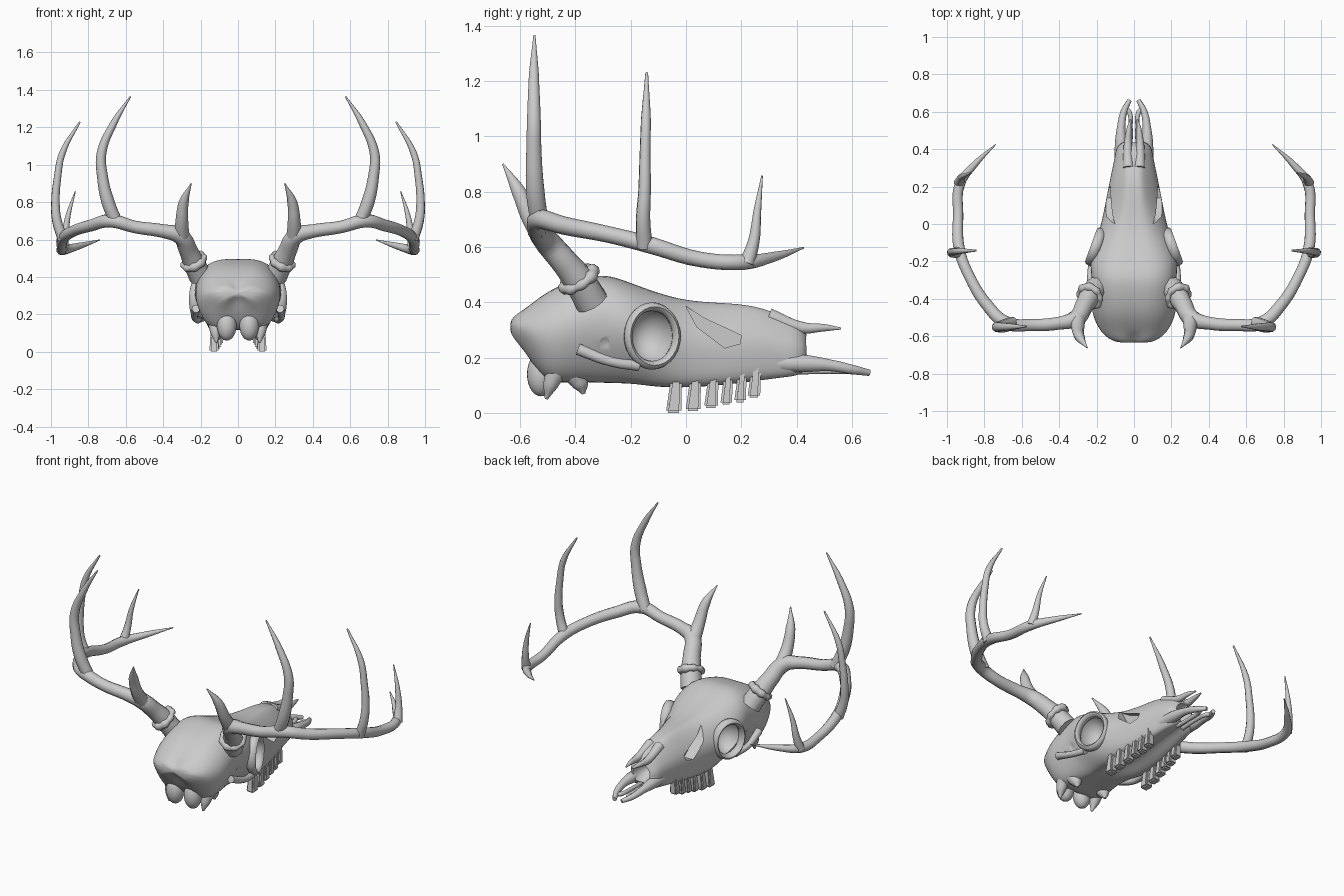
import bpy, bmesh, math
from mathutils import Vector, Matrix

if "Cube" in bpy.data.objects:
    bpy.data.objects.remove(bpy.data.objects["Cube"])


def finish(ob, angle=40):
    """Apply every modifier and shade the object."""
    bpy.ops.object.select_all(action='DESELECT')
    ob.select_set(True)
    bpy.context.view_layer.objects.active = ob
    for m in list(ob.modifiers):
        bpy.ops.object.modifier_apply(modifier=m.name)
    bpy.ops.object.shade_smooth_by_angle(angle=math.radians(angle))
    return ob


def mesh_object(name, bm, mirror=True):
    bmesh.ops.recalc_face_normals(bm, faces=bm.faces)
    me = bpy.data.meshes.new(name)
    bm.to_mesh(me)
    bm.free()
    ob = bpy.data.objects.new(name, me)
    bpy.context.collection.objects.link(ob)
    if mirror:
        ob.modifiers.new("Mirror", 'MIRROR').use_mirror_merge = False
    return ob


def tubes(name, paths):
    """Tapered tubes through (x, y, z, radius) points, mirrored in x."""
    cu = bpy.data.curves.new(name, 'CURVE')
    cu.dimensions = '3D'
    cu.bevel_depth = 1.0
    cu.bevel_resolution = 3
    cu.resolution_u = 5
    cu.use_fill_caps = True
    for path in paths:
        sp = cu.splines.new('BEZIER')
        sp.bezier_points.add(len(path) - 1)
        for bp, (x, y, z, r) in zip(sp.bezier_points, path):
            bp.co = (x, y, z)
            bp.radius = r
            bp.handle_left_type = bp.handle_right_type = 'AUTO'
    ob = bpy.data.objects.new(name, cu)
    bpy.context.collection.objects.link(ob)
    bpy.ops.object.select_all(action='DESELECT')
    ob.select_set(True)
    bpy.context.view_layer.objects.active = ob
    bpy.ops.object.convert(target='MESH')
    ob = bpy.context.view_layer.objects.active
    ob.modifiers.new("Mirror", 'MIRROR').use_mirror_merge = False
    return finish(ob, 60)


def ellipsoid(name, centre, radii, turn=0.0):
    bm = bmesh.new()
    mat = Matrix.Translation(centre) @ Matrix.Rotation(turn, 4, 'Z') @ Matrix.Diagonal((*radii, 1))
    bmesh.ops.create_uvsphere(bm, u_segments=24, v_segments=14, radius=1, matrix=mat)
    return mesh_object(name, bm)


def ring(name, mat, major, minor, bumps=0.0):
    """Torus around the local z axis, optionally knobbly."""
    bm = bmesh.new()
    n, k = 28, 8
    v = []
    for i in range(n):
        a = 2 * math.pi * i / n
        r = minor * (1 + bumps * math.sin(5 * a) * math.cos(3 * a))
        for j in range(k):
            b = 2 * math.pi * j / k
            d = major + r * math.cos(b)
            v.append(bm.verts.new(mat @ Vector((d * math.cos(a), d * math.sin(a), r * math.sin(b)))))
    for i in range(n):
        for j in range(k):
            i2, j2 = (i + 1) % n, (j + 1) % k
            bm.faces.new((v[i*k+j], v[i2*k+j], v[i2*k+j2], v[i*k+j2]))
    return finish(mesh_object(name, bm), 60)


# Skull: loft of cross-sections (y, top z, bottom z, top / middle / bottom half widths)
stations = [
    (-0.645, .345, .285, .07, .10, .08), (-0.585, .378, .225, .13, .185, .12),
    (-0.52, .43, .115, .17, .22, .145), (-0.46, .465, .10, .18, .24, .16),
    (-0.38, .49, .105, .19, .24, .15), (-0.29, .508, .10, .20, .235, .13),
    (-0.21, .478, .10, .20, .255, .13), (-0.10, .437, .08, .165, .22, .145),
    (0.0, .41, .08, .12, .18, .155), (0.12, .402, .088, .085, .155, .14),
    (0.25, .395, .105, .07, .13, .115), (0.36, .35, .122, .06, .105, .09),
    (0.45, .31, .133, .05, .09, .08)]
bm = bmesh.new()
rings = []
for i, (y, zt, zb, wt, wm, wb) in enumerate(stations):
    h = zt - zb
    arch = .22 if y > -0.15 else .06
    half = [(0, zt - .008), (.5 * wt, zt), (wt, zt - .12 * h), (wm, zt - .4 * h),
            (.65 * wm + .35 * wb, zb + .3 * h), (wb, zb + .06 * h), (.6 * wb, zb), (0, zb + arch * h)]
    loop = half + [(-x, z) for x, z in half[-2:0:-1]]
    rings.append([bm.verts.new((x, y + (.06 if i == 0 and x == 0 else 0), z)) for x, z in loop])
for a, b in zip(rings, rings[1:]):
    for j in range(len(a)):
        k = (j + 1) % len(a)
        bm.faces.new((a[j], a[k], b[k], b[j]))
bm.faces.new(rings[0])
bm.faces.new(rings[-1])
skull = mesh_object("skull", bm, mirror=False)
sub = skull.modifiers.new("Smooth", 'SUBSURF')
sub.levels = sub.render_levels = 2

# Openings: eye sockets, temple hollows, slots before the eyes, nose cavity
turn = math.radians(20)
cutters = [ellipsoid("orbit_cutter", (.215, -.122, .278), (.12, .088, .102), turn),
           ellipsoid("temple_cutter", (.25, -.295, .23), (.05, .045, .06))]
bm = bmesh.new()
slot = [(0.0, .385), (.06, .345), (.20, .28), (.195, .25), (.14, .235), (.04, .31)]
face = bm.faces.new([bm.verts.new((.085, y, z)) for y, z in slot])
ext = bmesh.ops.extrude_face_region(bm, geom=[face])
bmesh.ops.translate(bm, vec=(.2, 0, 0), verts=[g for g in ext["geom"] if isinstance(g, bmesh.types.BMVert)])
cutters.append(mesh_object("slot_cutter", bm))
nose = ellipsoid("nose_cutter", (0, .47, .225), (.058, .13, .062))
nose.modifiers.clear()
cutters.append(nose)
for c in cutters:
    finish(c)
    cut = skull.modifiers.new("Cut", 'BOOLEAN')
    cut.operation = 'DIFFERENCE'
    cut.solver = 'EXACT'
    cut.object = c
finish(skull)
for c in cutters:
    bpy.data.objects.remove(c)

# Raised eye socket rims
rim = (Matrix.Translation((.205, -.122, .278)) @ Matrix.Rotation(turn, 4, 'Z')
       @ Matrix.Diagonal((1.9, 1, 1.14, 1)) @ Matrix.Rotation(math.pi / 2, 4, 'Y'))
ring("eye_rims", rim, .093, .014)

# Cheek arches, nose bones and upper jaw prongs
tubes("cheek_arches", [[(.215, -.17, .17, .02), (.232, -.27, .185, .018), (.225, -.39, .23, .022)]])
tubes("nose_bones", [[(.03, .30, .35, .03), (.033, .42, .308, .022), (.028, .50, .308, .014), (.018, .56, .305, .004)]])
tubes("jaw_prongs", [
    [(.07, .33, .18, .035), (.07, .44, .178, .032), (.068, .52, .172, .022), (.054, .60, .157, .018), (.024, .662, .145, .012)],
    [(.02, .40, .15, .012), (.018, .52, .152, .011), (.026, .60, .152, .013), (.045, .62, .152, .01)]])

# Skull base: knuckles, pointed processes and ear bulbs
finish(ellipsoid("neck_knuckles", (.06, -.525, .14), (.052, .05, .08)))
tubes("base_processes", [[(.12, -.46, .17, .045), (.12, -.49, .10, .028), (.115, -.505, .05, .006)],
                         [(.10, -.40, .14, .045), (.10, -.38, .10, .03), (.10, -.37, .068, .006)]])

# Cheek teeth: (y, bottom z, length)
bm = bmesh.new()
for y, z, w in [(-.04, .0, .056), (.03, .006, .054), (.095, .018, .05),
                (.15, .03, .042), (.20, .038, .042), (.25, .055, .046)]:
    x = .128 - max(0, y) * .12
    cube = bmesh.ops.create_cube(bm, size=1)["verts"]
    for v in cube:
        s = .72 if v.co.z > 0 else 1
        v.co = (x + v.co.x * .05 * s, y + v.co.y * w * s + v.co.z * .01, z + (v.co.z + .5) * .12)
bmesh.ops.bevel(bm, geom=bm.edges[:], offset=.008, segments=2, affect='EDGES')
finish(mesh_object("teeth", bm))

# Antlers: main beam, then four tines
tubes("antlers", [
    [(.20, -.34, .40, .062), (.235, -.385, .475, .058), (.265, -.435, .54, .05), (.31, -.505, .62, .046),
     (.40, -.53, .645, .036), (.55, -.54, .667, .033), (.68, -.53, .70, .036), (.78, -.44, .677, .033),
     (.88, -.28, .645, .03), (.935, -.13, .607, .031), (.94, .05, .555, .028), (.932, .21, .545, .028),
     (.85, .32, .565, .018), (.74, .425, .597, .003)],
    [(.30, -.50, .61, .042), (.30, -.56, .70, .034), (.29, -.605, .80, .027), (.25, -.662, .90, .003)],
    [(.65, -.53, .69, .034), (.695, -.545, .80, .035), (.725, -.55, .94, .029), (.73, -.55, 1.06, .026),
     (.665, -.55, 1.22, .019), (.575, -.548, 1.365, .004)],
    [(.935, -.15, .60, .03), (.968, -.155, .70, .026), (.976, -.15, .80, .023), (.965, -.148, .93, .02),
     (.94, -.145, 1.06, .018), (.845, -.142, 1.23, .005)],
    [(.935, .22, .54, .028), (.925, .245, .62, .021), (.908, .258, .73, .014), (.87, .275, .857, .003)]])

# Knobbly burrs at the antler bases
axis = Vector((.035, -.045, .07)).to_track_quat('Z', 'Y').to_matrix().to_4x4()
ring("antler_burrs", Matrix.Translation((.236, -.387, .483)) @ axis, .058, .02, .35)
